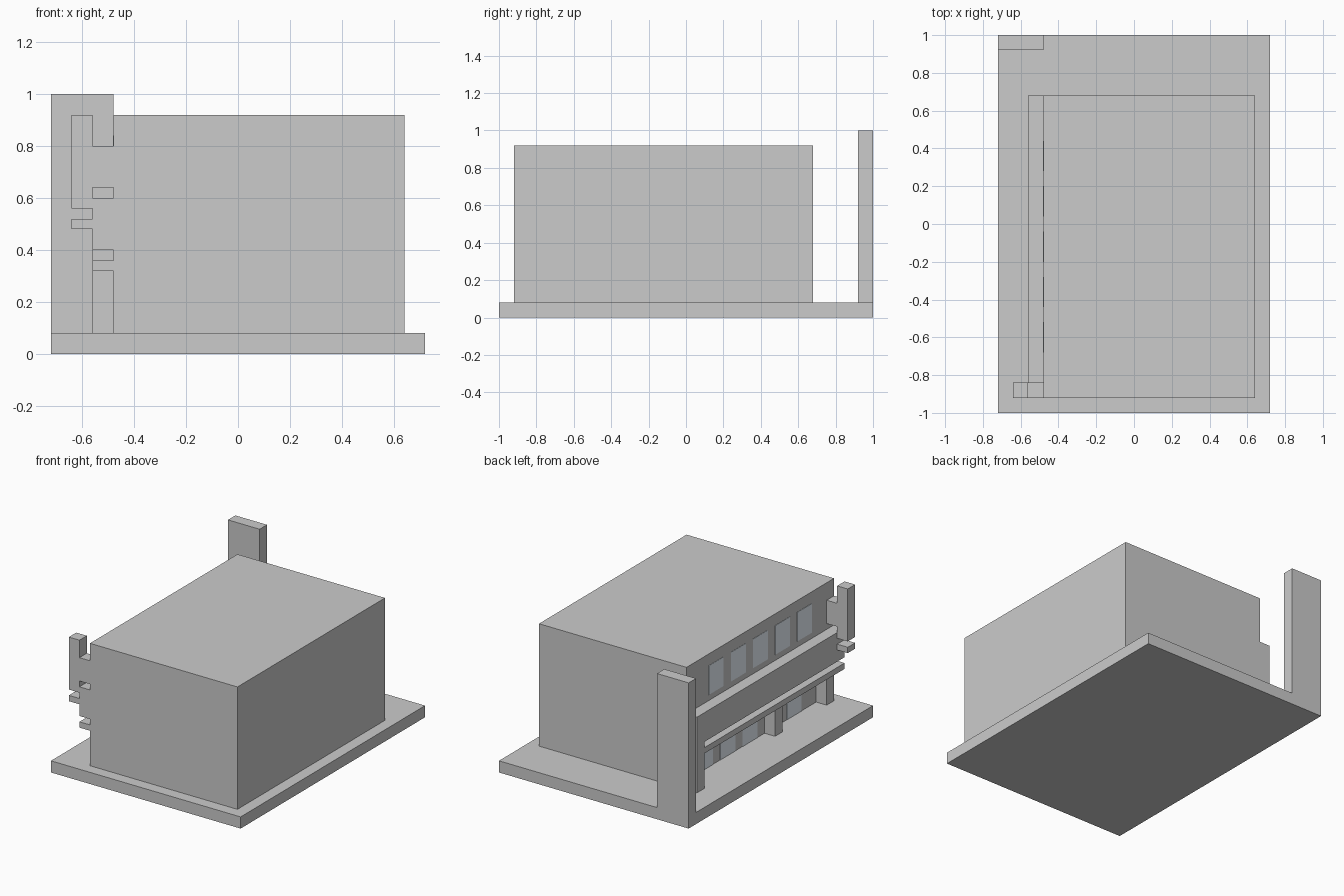
import bpy, bmesh
from mathutils import Vector

if "Cube" in bpy.data.objects:
    bpy.data.objects.remove(bpy.data.objects["Cube"])


def finish(name, bm, mat=None):
    bmesh.ops.recalc_face_normals(bm, faces=bm.faces)
    me = bpy.data.meshes.new(name)
    bm.to_mesh(me)
    bm.free()
    ob = bpy.data.objects.new(name, me)
    bpy.context.collection.objects.link(ob)
    if mat:
        me.materials.append(mat)
    return ob


def box(name, x, y, z, mat=None):
    bm = bmesh.new()
    bmesh.ops.create_cube(bm, size=1)
    for v in bm.verts:
        v.co = Vector([(a + b) / 2 + c * (b - a) for (a, b), c in zip((x, y, z), v.co)])
    return finish(name, bm, mat)


def extrude(name, pts, axis, lo, hi):
    """Extrude a profile along axis 0 (points are y, z) or 1 (points are x, z)."""
    bm = bmesh.new()
    face = bm.faces.new([bm.verts.new((lo, a, b) if axis == 0 else (a, lo, b)) for a, b in pts])
    out = bmesh.ops.extrude_face_region(bm, geom=[face])
    step = Vector((hi - lo, 0, 0) if axis == 0 else (0, hi - lo, 0))
    bmesh.ops.translate(bm, vec=step, verts=[g for g in out["geom"] if isinstance(g, bmesh.types.BMVert)])
    return finish(name, bm)


glass = bpy.data.materials.new("glass")
glass.diffuse_color = (0.85, 0.93, 1.0, 1)
glass.use_nodes = True
glass.node_tree.nodes["Principled BSDF"].inputs["Base Color"].default_value = glass.diffuse_color

# Ground slab and freestanding tall slab at the rear corner
box("ground_slab", (-0.72, 0.72), (-1, 1), (0, 0.08))
box("tall_slab", (-0.72, -0.48), (0.92, 1), (0.08, 1))

# Main block with a recessed ground-floor arcade on the street side
body = box("building_body", (-0.48, 0.64), (-0.92, 0.68), (0.08, 0.92))
cutter = box("arcade_cutter", (-0.6, -0.40), (-0.84, 0.60), (0.0, 0.32))
cutter.hide_render = True
mod = body.modifiers.new("arcade", "BOOLEAN")
mod.operation = "DIFFERENCE"
mod.solver = "EXACT"
mod.object = cutter
bpy.context.view_layer.objects.active = body
bpy.ops.object.modifier_apply(modifier=mod.name)
bpy.data.objects.remove(cutter)

# Arcade column
box("arcade_column", (-0.48, -0.40), (-0.36, -0.28), (0.08, 0.32))

# Street facade: parapet band, canopy and rear pier in one profile
extrude("facade_frame", [(-0.92, 0.60), (0.68, 0.60), (0.68, 0.08), (0.60, 0.08), (0.60, 0.32),
                         (-0.92, 0.32), (-0.92, 0.36), (0.60, 0.36), (0.60, 0.40), (-0.92, 0.40)],
        0, -0.56, -0.48)

# Projecting sign board with its bracket, and the small bar under it
extrude("hanging_board", [(-0.64, 0.56), (-0.56, 0.56), (-0.56, 0.64), (-0.48, 0.64),
                          (-0.48, 0.80), (-0.56, 0.80), (-0.56, 0.92), (-0.64, 0.92)],
        1, -0.92, -0.84)
box("small_bar", (-0.64, -0.56), (-0.92, -0.84), (0.48, 0.52))

# Window panes, upper and ground floor
for i in range(5):
    y = (-0.68 + 0.24 * i, -0.52 + 0.24 * i)
    box(f"upper_window_{i + 1}", (-0.482, -0.47), y, (0.64, 0.84), glass)
    box(f"ground_window_{i + 1}", (-0.402, -0.39), y, (0.08, 0.28), glass)
